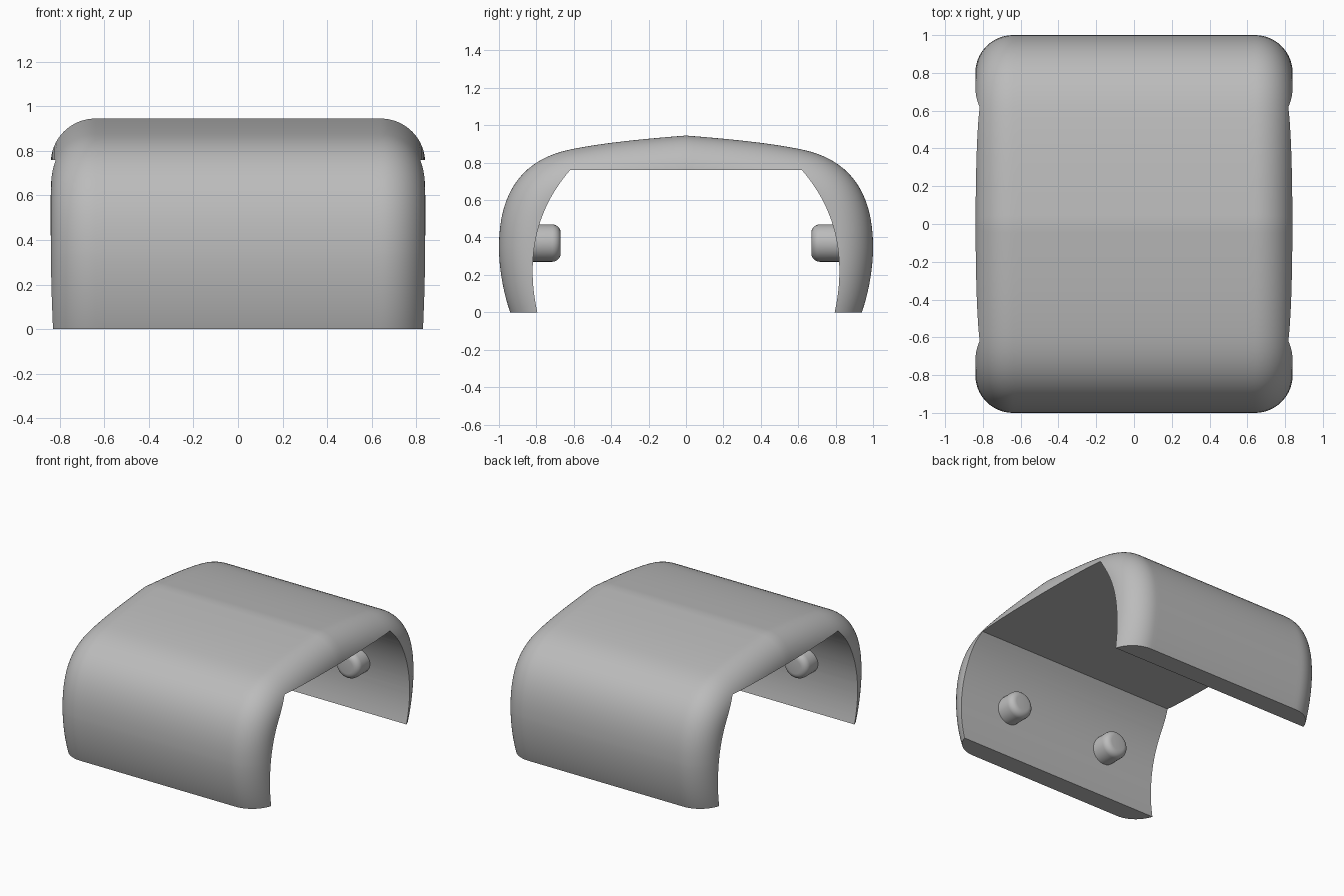
import bpy, bmesh
from math import sin, cos, pi, radians
from mathutils import Vector, Matrix
from mathutils.geometry import interpolate_bezier

cube = bpy.data.objects.get("Cube")
if cube:
    bpy.data.objects.remove(cube, do_unlink=True)

grey = bpy.data.materials.new("plain grey")
grey.use_nodes = True
COLOUR = (0.5, 0.5, 0.5, 1)
grey.diffuse_color = COLOUR
grey.node_tree.nodes["Principled BSDF"].inputs["Base Color"].default_value = COLOUR


def curve(points, steps):
    """Chain of cubic segments; points are (y, z), shared at the joints."""
    pts = [Vector(p) for p in points]
    out = [pts[0]]
    for i in range(0, len(pts) - 1, 3):
        a, b, c, d = pts[i:i + 4]
        out += [Vector(p[:2]) for p in interpolate_bezier(
            a.to_3d(), b.to_3d(), c.to_3d(), d.to_3d(), steps)][1:]
    return out


def make_object(name, bm):
    bmesh.ops.recalc_face_normals(bm, faces=bm.faces)
    mesh = bpy.data.meshes.new(name)
    bm.to_mesh(mesh)
    bm.free()
    mesh.materials.append(grey)
    obj = bpy.data.objects.new(name, mesh)
    bpy.context.collection.objects.link(obj)
    return obj


def smooth(obj):
    obj.data.shade_smooth()
    obj.data.set_sharp_from_angle(angle=radians(35))


def loft(name, sections):
    """Solid through (x, loop) sections, capped at both ends."""
    bm = bmesh.new()
    rings = [[bm.verts.new((x, p.x, p.y)) for p in loop] for x, loop in sections]
    n = len(rings[0])
    for a, b in zip(rings, rings[1:]):
        for i in range(n):
            j = (i + 1) % n
            bm.faces.new((a[i], a[j], b[j], b[i]))
    bm.faces.new(rings[0])
    bm.faces.new(rings[-1])
    return make_object(name, bm)


def mirrored(half):
    """Close a half profile by reflecting it across y = 0."""
    other = [Vector((-p.x, p.y)) for p in reversed(half) if abs(p.x) > 1e-6]
    return half + other


# Outer skin: half profile from the ridge down past the floor
outer = curve([(0, .945), (.25, .925), (.45, .905), (.62, .87),
               (.86, .82), (1, .66), (1, .35),
               (1, .23), (.975, .1), (.94, 0)], 17)
outer.append(Vector((.87, -.2)))


def inset(d):
    pts = []
    for i, p in enumerate(outer):
        t = outer[min(i + 1, len(outer) - 1)] - outer[max(i - 1, 0)]
        n = Vector((t.y, -t.x)).normalized() if i else Vector((0, -1))
        pts.append(p + n * d)
    return mirrored(pts)


# Rounded ends: the profile shrinks along a quarter circle
RADIUS, STRAIGHT, STEPS = .2, .64, 16
end = [(STRAIGHT - .03, inset(0))]
for k in range(STEPS + 1):
    a = k / STEPS * pi / 2
    end.append((STRAIGHT + RADIUS * sin(a), inset(RADIUS * (1 - cos(a)))))
shell = loft("shell", [(-x, loop) for x, loop in reversed(end)] + end)

# Hollow: a flat ceiling, curved inner walls and everything under the floor
inner = curve([(.62, .76), (.74, .62), (.82, .45), (.82, .22),
               (.82, .14), (.81, .07), (.795, 0)], 17)
inner += [Vector((1.2, 0)), Vector((1.2, -.5))]
hollow = loft("hollow_cutter", [(-1.2, mirrored(inner)), (1.2, mirrored(inner))])
hollow.hide_render = True

cut = shell.modifiers.new("hollow", "BOOLEAN")
cut.operation = "DIFFERENCE"
cut.solver = "EXACT"
cut.object = hollow
bpy.context.view_layer.objects.active = shell
bpy.ops.object.modifier_apply(modifier=cut.name)
bpy.data.objects.remove(hollow, do_unlink=True)
smooth(shell)

# Pegs: rounded studs on the inner walls
for side, sy in (("front", -1), ("back", 1)):
    for hand, sx in (("left", 1), ("right", -1)):
        bm = bmesh.new()
        bmesh.ops.create_cone(bm, cap_ends=True, segments=32, radius1=.1,
                              radius2=.1, depth=.2,
                              matrix=Matrix.Rotation(pi / 2, 4, "X"))
        rim = [e for e in bm.edges if all(v.co.y * sy < 0 for v in e.verts)]
        bmesh.ops.bevel(bm, geom=rim, offset=.045, segments=5, profile=.5,
                        affect="EDGES")
        bmesh.ops.translate(bm, verts=bm.verts, vec=(sx * .42, sy * .77, .37))
        smooth(make_object(f"{side}_{hand}_peg", bm))
